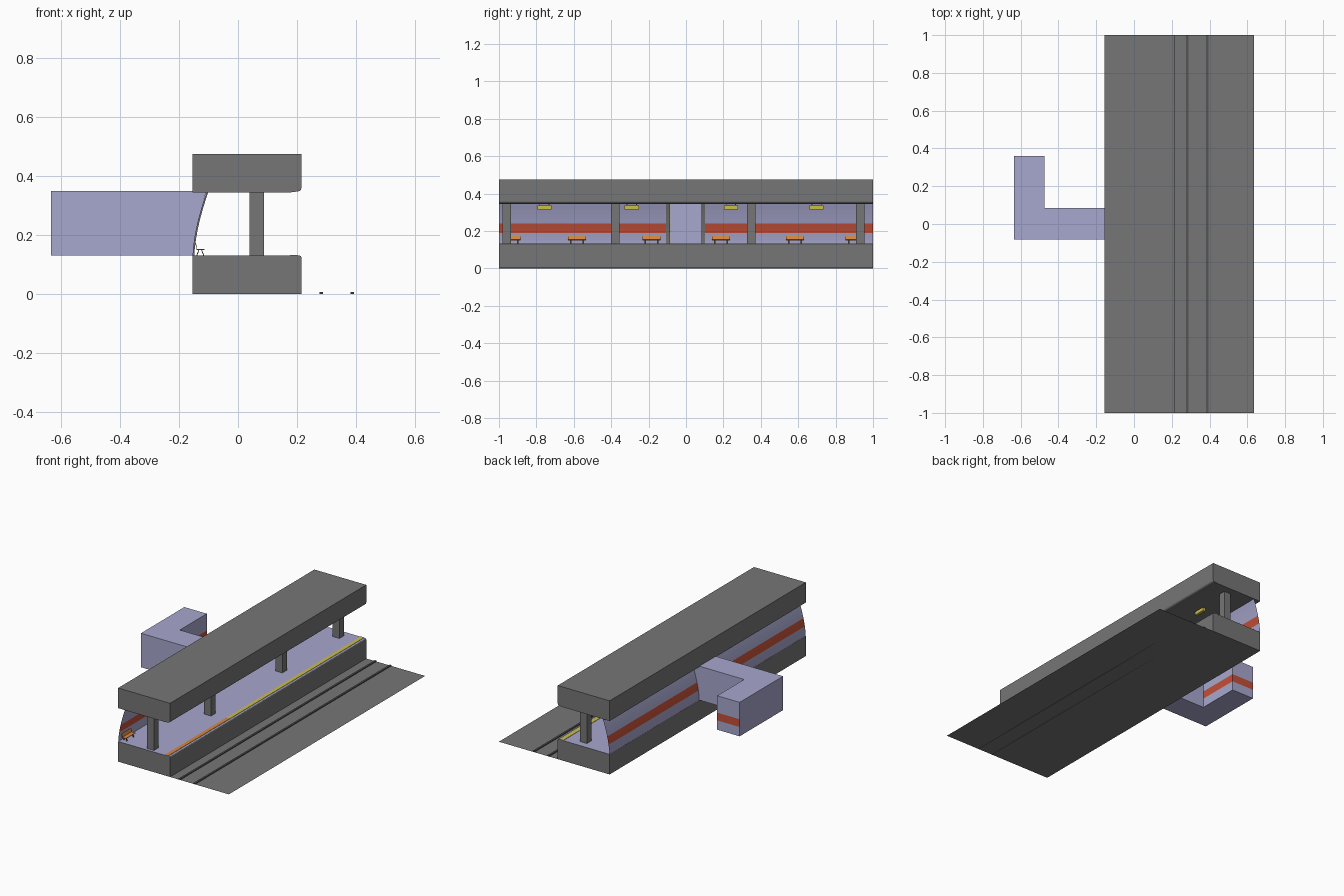
import bpy, bmesh, math

if "Cube" in bpy.data.objects:
    bpy.data.objects.remove(bpy.data.objects["Cube"])


def material(name, rgb):
    m = bpy.data.materials.new(name)
    m.diffuse_color = (*rgb, 1)
    m.use_nodes = True
    m.node_tree.nodes["Principled BSDF"].inputs["Base Color"].default_value = m.diffuse_color
    return m


GRAY = material("concrete gray", (0.18, 0.18, 0.18))
DARK = material("rail gray", (0.09, 0.09, 0.09))
LAV = material("lavender tile", (0.39, 0.39, 0.62))
RED = material("red stripe", (0.56, 0.08, 0.04))
YEL = material("yellow", (0.6, 0.52, 0.07))
ORA = material("orange", (0.68, 0.24, 0.05))

FLOOR, CEIL = 0.13, 0.345
STRIPE = (0.19, 0.24)


def build(name, verts, faces, mats, rule=None):
    """Make a mesh object; rule(face centre, normal) picks the material slot."""
    me = bpy.data.meshes.new(name)
    me.from_pydata(verts, [], faces)
    bm = bmesh.new()
    bm.from_mesh(me)
    bmesh.ops.recalc_face_normals(bm, faces=bm.faces)
    for f in bm.faces:
        f.normal_update()
        if rule:
            f.material_index = rule(f.calc_center_median(), f.normal)
    bm.to_mesh(me)
    bm.free()
    for m in mats:
        me.materials.append(m)
    ob = bpy.data.objects.new(name, me)
    bpy.context.collection.objects.link(ob)
    return ob


def extrude(name, profile, y0, y1, mats, rule=None, closed=True):
    """Sweep an (x, z) profile along y, capped when closed."""
    n = len(profile)
    verts = [(x, y, z) for y in (y0, y1) for x, z in profile]
    faces = [(i, (i + 1) % n, n + (i + 1) % n, n + i) for i in range(n if closed else n - 1)]
    if closed:
        faces += [tuple(range(n)), tuple(range(n, 2 * n))]
    return build(name, verts, faces, mats, rule)


def box(name, x0, x1, y0, y1, z0, z1, mat):
    return extrude(name, [(x0, z0), (x1, z0), (x1, z1), (x0, z1)], y0, y1, [mat])


def rounded(cx, cz, r, a0, a1, steps=4):
    angles = [math.radians(a0 + (a1 - a0) * i / steps) for i in range(steps + 1)]
    return [(cx + r * math.cos(a), cz + r * math.sin(a)) for a in angles]


def wall_x(z):
    """Leaning curve of the back wall."""
    return -0.154 + 0.047 * max(0, (z - FLOOR) / (CEIL - FLOOR)) ** 1.6


def in_stripe(c):
    return STRIPE[0] < c.z < STRIPE[1]


# platform with tiled top and softly rounded edge
extrude("platform", [(-0.155, 0), (0.215, 0)] + rounded(0.209, 0.124, 0.006, 0, 90) + [(-0.155, FLOOR)],
        -1, 1, [GRAY, LAV], lambda c, n: 1 if n.z > 0.95 else 0)

# roof slab with rounded lower edge
extrude("roof", [(-0.155, 0.475), (-0.155, CEIL), (0.18, CEIL)] + rounded(0.203, 0.36, 0.012, -90, 0) + [(0.215, 0.475)],
        -1, 1, [GRAY])

# track bed and rails
build("track_bed", [(0.215, -1, 0), (0.635, -1, 0), (0.635, 1, 0), (0.215, 1, 0)], [(0, 1, 2, 3)], [GRAY])
for x in (0.282, 0.388):
    box("rail", x - 0.006, x + 0.006, -1, 1, 0, 0.006, DARK)

# warning strip tiles along the platform edge
for y0, y1, mat in ((-1, -0.37, ORA), (-0.37, 1, YEL)):
    box("warning_strip", 0.176, 0.201, y0, y1, FLOOR, FLOOR + 0.002, mat)

# curved back wall on both sides of the doorway
levels = [0.13, 0.15, 0.17, 0.19, 0.215, 0.24, 0.265, 0.29, 0.315, CEIL]
curve = [(wall_x(z), z) for z in levels]
for y0, y1 in ((-1, -0.085), (0.085, 1)):
    extrude("back_wall", curve, y0, y1, [LAV, RED], lambda c, n: int(in_stripe(c)), closed=False)

# door frame posts following the wall curve
post = curve + [(x + 0.006, z) for x, z in reversed(curve)]
for y in (-0.098, 0.092):
    extrude("door_post", post, y - 0.009, y + 0.009, [GRAY])

# L-shaped exit corridor, striped on its inner and end walls
plan = [(None, -0.082), (-0.635, -0.082), (-0.635, 0.36), (-0.475, 0.36), (-0.475, 0.085), (None, 0.085)]
heights = levels[:-1] + [0.349]
verts = [(wall_x(min(z, CEIL)) if x is None else x, y, z) for z in heights for x, y in plan]
n = len(plan)
faces = [(k * n + i, k * n + i + 1, (k + 1) * n + i + 1, (k + 1) * n + i)
         for k in range(len(heights) - 1) for i in range(n - 1)]
top = (len(heights) - 1) * n
faces += [tuple(range(n)), tuple(range(top, top + n))]
build("exit_corridor", verts, faces, [LAV, RED],
      lambda c, nrm: int(in_stripe(c) and c.y > 0.1 and c.x > -0.6))

# pillars
for y in (-0.959, -0.378, 0.349, 0.931):
    box("pillar", 0.039, 0.088, y - 0.023, y + 0.023, FLOOR, CEIL, GRAY)

# hanging lamps between the pillars
for y in (-0.757, -0.29, 0.24, 0.698):
    box("lamp", 0.056, 0.074, y - 0.038, y + 0.038, 0.314, 0.337, YEL)
    for s in (-0.025, 0.025):
        box("lamp_stem", 0.063, 0.067, y + s - 0.002, y + s + 0.002, 0.336, CEIL, GRAY)

# benches: tilted back, seat and splayed legs
for y in (-0.932, -0.582, -0.185, 0.187, 0.582, 0.902):
    extrude("bench_back", [(-0.146, 0.175), (-0.144, 0.176), (-0.138, 0.154), (-0.140, 0.153)],
            y - 0.048, y + 0.048, [ORA])
    box("bench_seat", -0.140, -0.113, y - 0.048, y + 0.048, 0.150, 0.153, ORA)
    for s in (-0.033, 0.033):
        for x, foot in ((-0.132, -0.140), (-0.124, -0.116)):
            extrude("bench_leg", [(foot - 0.0015, FLOOR), (foot + 0.0015, FLOOR), (x + 0.0015, 0.151), (x - 0.0015, 0.151)],
                    y + s - 0.004, y + s + 0.004, [DARK])
